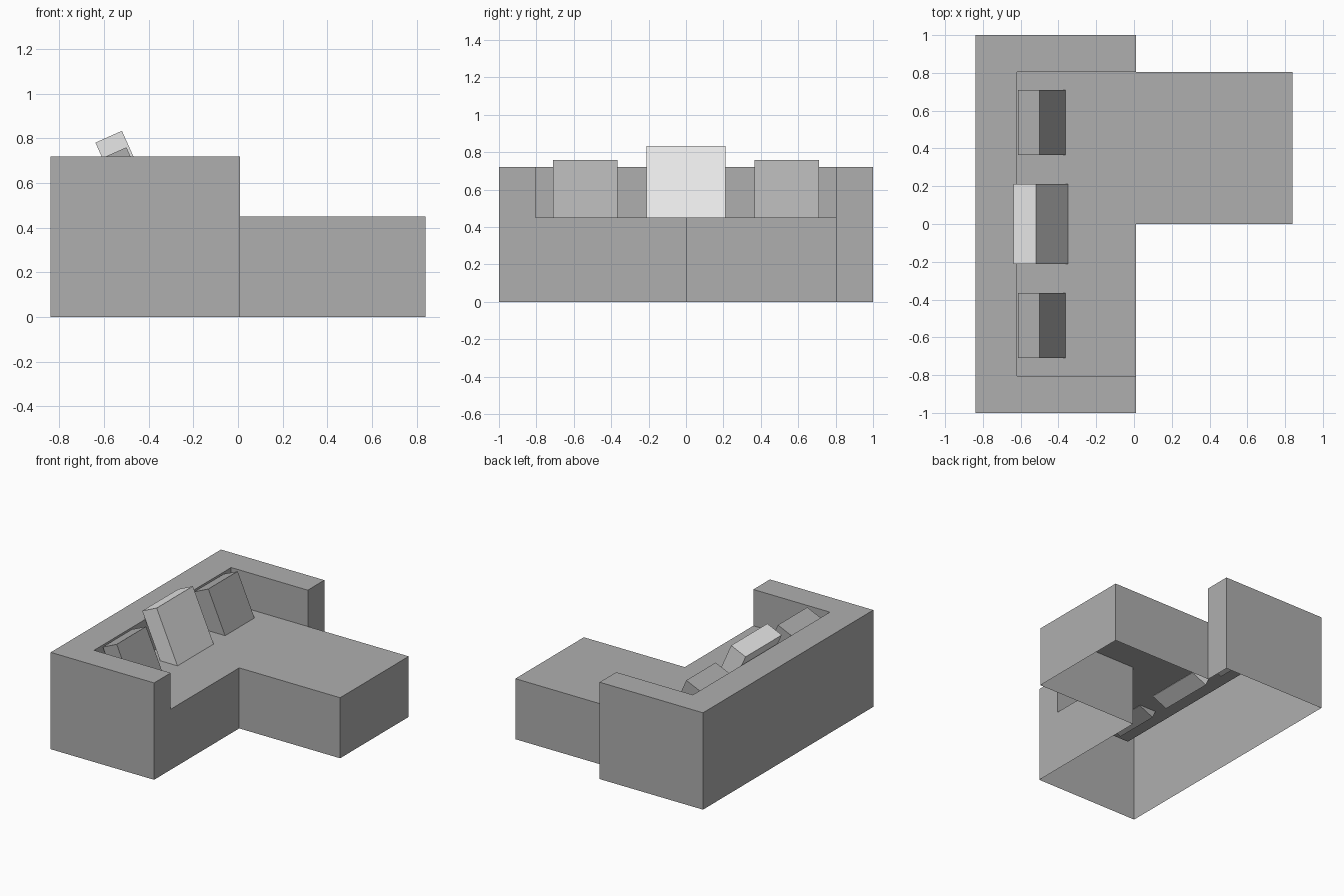
import bpy
import bmesh
from math import radians, sin, cos
from mathutils import Matrix, Vector

if "Cube" in bpy.data.objects:
    bpy.data.objects.remove(bpy.data.objects["Cube"])


def material(name, value):
    m = bpy.data.materials.new(name)
    m.diffuse_color = (value, value, value, 1)
    m.use_nodes = True
    m.node_tree.nodes["Principled BSDF"].inputs["Base Color"].default_value = m.diffuse_color
    return m


grey = material("grey_fabric", 0.43)
pale = material("pale_fabric", 0.8)


def add_object(name, bm, mat):
    mesh = bpy.data.meshes.new(name)
    bm.to_mesh(mesh)
    bm.free()
    mesh.materials.append(mat)
    ob = bpy.data.objects.new(name, mesh)
    bpy.context.collection.objects.link(ob)
    return ob


def open_shell(name, outline, floors, top, mat):
    """Flat top with walls down to a floor height per edge (None = no wall); open below."""
    bm = bmesh.new()
    bm.faces.new([bm.verts.new((x, y, top)) for x, y in outline])
    for i, floor in enumerate(floors):
        if floor is None:
            continue
        a, b = outline[i], outline[(i + 1) % len(outline)]
        bm.faces.new([bm.verts.new(p) for p in
                      ((*a, top), (*a, floor), (*b, floor), (*b, top))])
    bmesh.ops.remove_doubles(bm, verts=bm.verts, dist=0.0001)
    return add_object(name, bm, mat)


BACK, INNER, FRONT, END = -0.84, -0.62, 0.01, 0.84
ARM, SEAT_Z, TOP_Z = 0.805, 0.45, 0.72

# Backrest and both arms in one U shape
open_shell("backrest_and_arms",
           [(FRONT, 1), (BACK, 1), (BACK, -1), (FRONT, -1),
            (FRONT, -ARM), (INNER, -ARM), (INNER, ARM), (FRONT, ARM)],
           [0, 0, 0, 0, SEAT_Z, SEAT_Z, SEAT_Z, 0], TOP_Z, grey)

# Seat with the long chaise section
open_shell("seat_and_chaise",
           [(INNER, -ARM), (FRONT, -ARM), (FRONT, 0), (END, 0),
            (END, ARM), (FRONT, ARM), (INNER, ARM)],
           [None, 0, 0, 0, 0, None, None], SEAT_Z, grey)


def cushion(name, y, size, thick, top_x, top_z, mat):
    """Square cushion leaning back, placed by its top front edge."""
    tilt = radians(24)
    bm = bmesh.new()
    bmesh.ops.create_cube(bm, size=1)
    bmesh.ops.scale(bm, vec=(thick, size, size), verts=bm.verts)
    bmesh.ops.translate(bm, vec=(-thick / 2, 0, -size / 2), verts=bm.verts)
    bmesh.ops.rotate(bm, cent=(0, 0, 0), verts=bm.verts,
                     matrix=Matrix.Rotation(-tilt, 3, 'Y'))
    ob = add_object(name, bm, mat)
    ob.location = (top_x, y, top_z)
    return ob


# Cushions
cushion("middle_cushion", 0, 0.425, 0.13, -0.52, 0.834, pale)
for side, label in ((-1, "front"), (1, "rear")):
    cushion(label + "_cushion", side * 0.538, 0.345, 0.125, -0.5, 0.76, grey)
